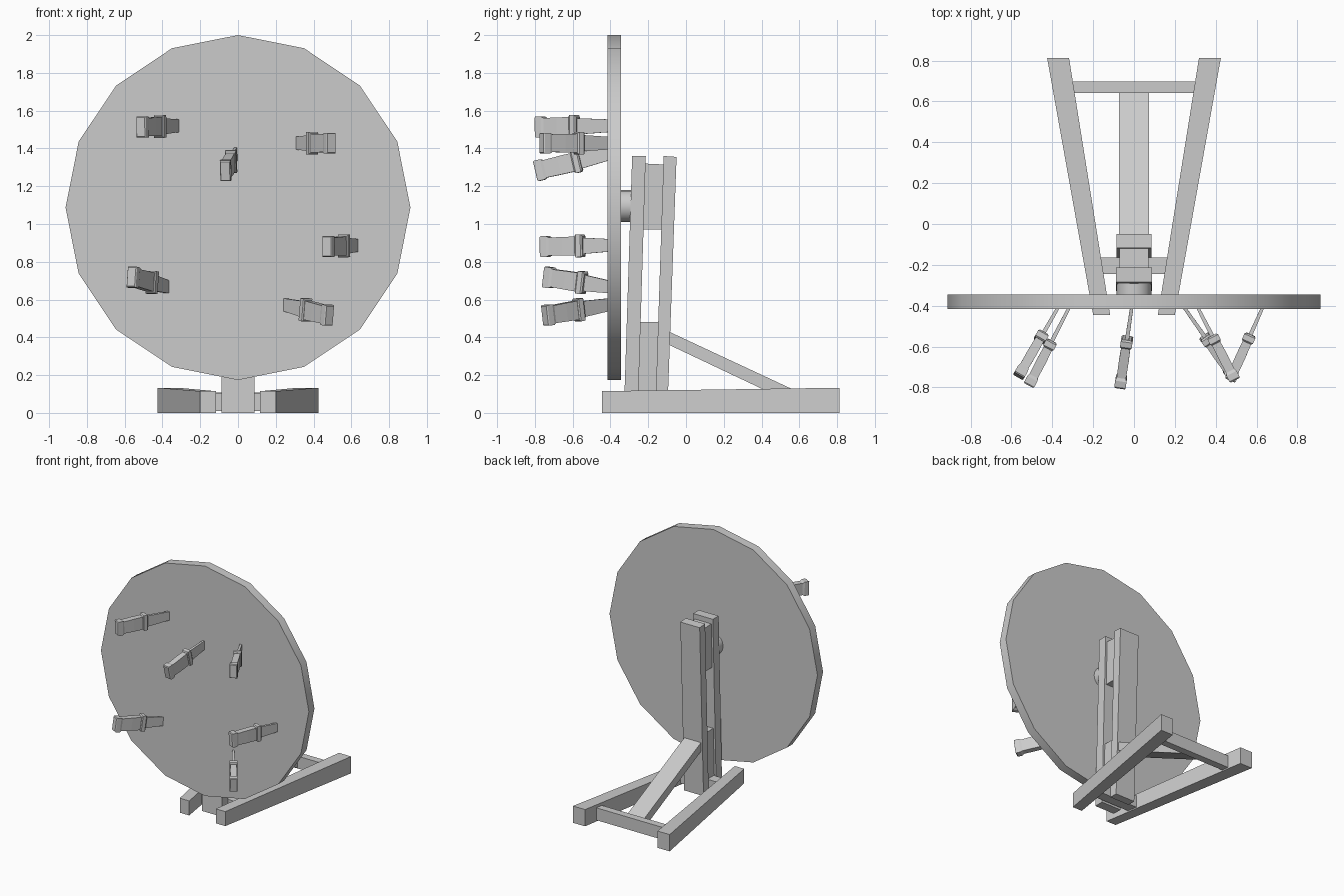
import bpy, bmesh, math
from mathutils import Vector

if "Cube" in bpy.data.objects:
    bpy.data.objects.remove(bpy.data.objects["Cube"])

grey = bpy.data.materials.new("plain_grey")
grey.diffuse_color = (0.6, 0.6, 0.6, 1)
grey.use_nodes = True
grey.node_tree.nodes["Principled BSDF"].inputs["Base Color"].default_value = grey.diffuse_color


def finish(name, bm, smooth=False):
    bmesh.ops.recalc_face_normals(bm, faces=bm.faces)
    me = bpy.data.meshes.new(name)
    bm.to_mesh(me)
    bm.free()
    ob = bpy.data.objects.new(name, me)
    bpy.context.collection.objects.link(ob)
    me.materials.append(grey)
    if smooth:
        bpy.ops.object.select_all(action='DESELECT')
        bpy.context.view_layer.objects.active = ob
        ob.select_set(True)
        bpy.ops.object.shade_smooth_by_angle(angle=math.radians(30))
    return ob


def loft(bm, rings):
    """Skin a list of equal-length rings and cap both ends."""
    vs = [[bm.verts.new(p) for p in r] for r in rings]
    n = len(vs[0])
    for a, b in zip(vs, vs[1:]):
        for i in range(n):
            j = (i + 1) % n
            bm.faces.new((a[i], a[j], b[j], b[i]))
    bm.faces.new(vs[0])
    bm.faces.new(vs[-1])


def side_prism(name, yz, half_width):
    """Extrude a side profile symmetrically across x."""
    bm = bmesh.new()
    loft(bm, [[(x, y, z) for y, z in yz] for x in (-half_width, half_width)])
    return finish(name, bm)


def disc(name, sides, radius, z, y0, y1):
    bm = bmesh.new()
    angles = [math.tau * i / sides for i in range(sides)]
    loft(bm, [[(radius * math.sin(a), y, z + radius * math.cos(a)) for a in angles]
              for y in (y0, y1)])
    return finish(name, bm, True)


# Round target board and its axle
disc("target_board", 16, 0.913, 1.087, -0.415, -0.345)
disc("axle", 16, 0.085, 1.095, -0.35, -0.26)

# Leaning upright posts, spacer blocks and diagonal brace
side_prism("front_post", [(-0.329, 0), (-0.255, 0), (-0.213, 1.36), (-0.285, 1.36)], 0.087)
side_prism("rear_post", [(-0.163, 0), (-0.099, 0), (-0.05, 1.355), (-0.118, 1.36)], 0.085)
side_prism("upper_spacer", [(-0.235, 0.97), (-0.125, 0.97), (-0.115, 1.315), (-0.222, 1.32)], 0.072)
side_prism("lower_spacer", [(-0.26, 0.02), (-0.15, 0.02), (-0.14, 0.48), (-0.25, 0.48)], 0.072)
side_prism("diagonal_brace", [(-0.10, 0.365), (-0.09, 0.43), (0.65, 0.085), (0.65, 0.01)], 0.073)

# Splayed floor beams
for side, s in (("left", -1), ("right", 1)):
    bm = bmesh.new()
    loft(bm, [[(s * a, y, 0), (s * b, y, 0), (s * b, y, h), (s * a, y, h)]
              for a, b, y, h in ((0.117, 0.2, -0.445, 0.115), (0.318, 0.425, 0.812, 0.133))])
    finish(side + "_floor_beam", bm)

# Cross bars between the floor beams
side_prism("front_cross_bar", [(-0.245, 0.01), (-0.165, 0.01), (-0.165, 0.105), (-0.245, 0.105)], 0.165)
side_prism("rear_cross_bar", [(0.64, 0.01), (0.697, 0.01), (0.697, 0.108), (0.64, 0.108)], 0.315)

# Knife sections: distance from butt, half width, half height
HANDLE = [(0, .024, .050), (.006, .028, .055), (.038, .028, .055), (.052, .023, .047),
          (.13, .024, .049), (.21, .022, .050)]
GUARD = [(.203, .024, .052), (.210, .029, .060), (.238, .029, .060), (.246, .022, .050)]


def knife(index, butt, hit):
    butt, hit = Vector(butt), Vector(hit)
    axis = (hit - butt).normalized()
    side = axis.cross(Vector((0, 0, 1))).normalized()
    up = side.cross(axis)
    reach = (hit - butt).length
    blade = [(.24, .010, .043), (reach, .008, .034), (reach + .05, .006, .030)]
    for part, sections in (("handle", HANDLE), ("guard", GUARD), ("blade", blade)):
        bm = bmesh.new()
        loft(bm, [[butt + axis * t + side * (w * a) + up * (h * b)
                   for a, b in ((-1, -1), (1, -1), (1, 1), (-1, 1))]
                  for t, w, h in sections])
        finish(f"knife_{part}_{index}", bm)


# Knives stuck in the board
for i, (b, h) in enumerate([
        ((-0.515, -0.79, 1.513), (-0.32, -0.415, 1.52)),
        ((-0.068, -0.795, 1.28), (-0.012, -0.415, 1.37)),
        ((0.495, -0.765, 1.428), (0.315, -0.415, 1.428)),
        ((0.47, -0.765, 0.88), (0.627, -0.415, 0.887)),
        ((-0.565, -0.745, 0.72), (-0.375, -0.415, 0.668)),
        ((0.485, -0.748, 0.515), (0.25, -0.415, 0.572))], 1):
    knife(i, b, h)
